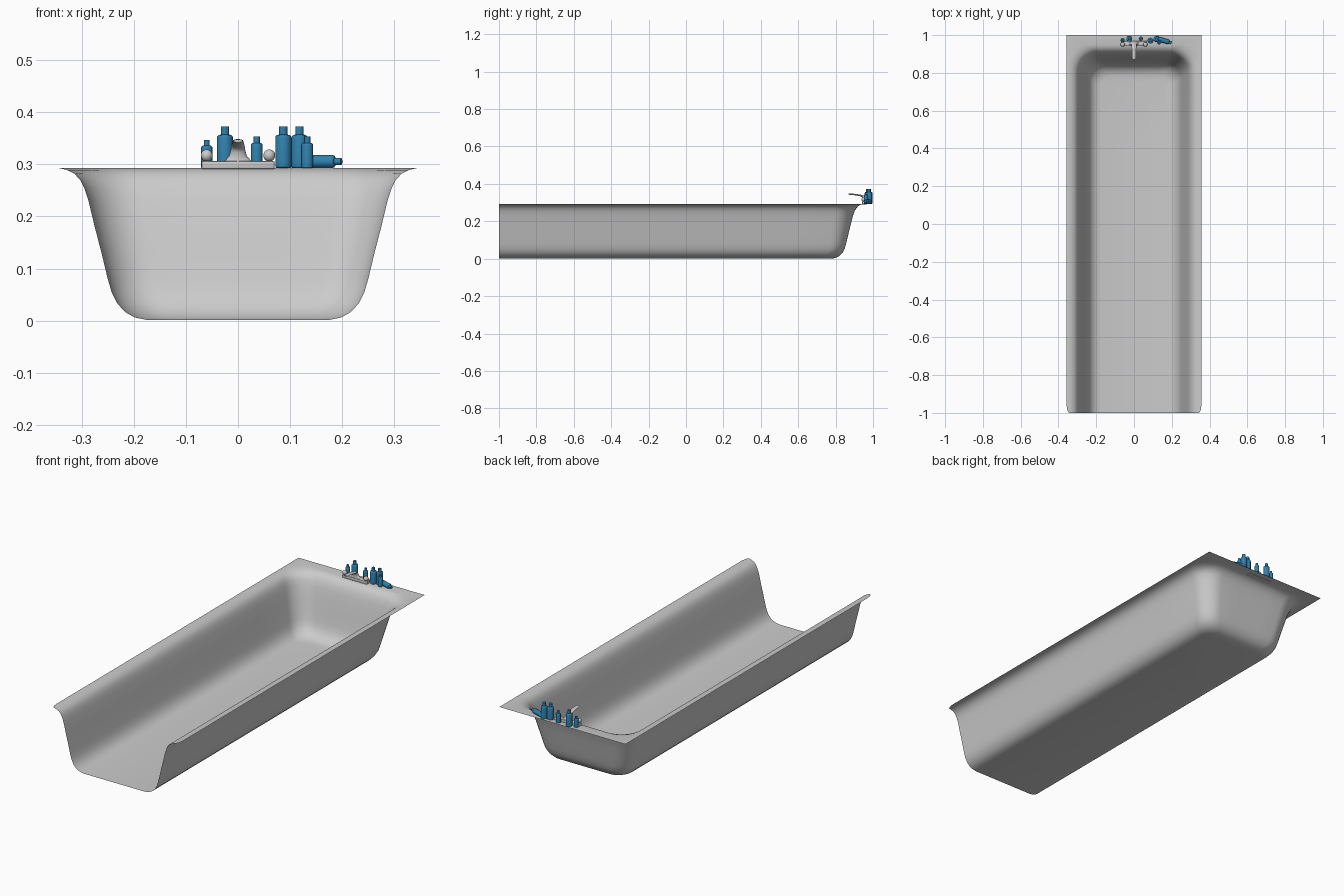
import bpy, bmesh, math
from mathutils import Vector, Matrix

if "Cube" in bpy.data.objects:
    bpy.data.objects.remove(bpy.data.objects["Cube"])

blue = bpy.data.materials.new("bottle_blue")
blue.diffuse_color = (0.03, 0.22, 0.42, 1)
blue.use_nodes = True
blue.node_tree.nodes["Principled BSDF"].inputs["Base Color"].default_value = blue.diffuse_color


def make(name, bm, angle=40, mat=None, recalc=True):
    if recalc:
        bmesh.ops.recalc_face_normals(bm, faces=bm.faces)
    me = bpy.data.meshes.new(name)
    bm.to_mesh(me)
    bm.free()
    ob = bpy.data.objects.new(name, me)
    bpy.context.collection.objects.link(ob)
    if mat:
        me.materials.append(mat)
    bpy.ops.object.select_all(action='DESELECT')
    ob.select_set(True)
    bpy.context.view_layer.objects.active = ob
    bpy.ops.object.shade_smooth_by_angle(angle=math.radians(angle))
    return ob


def loft(bm, rings, closed):
    vr = [[bm.verts.new(p) for p in r] for r in rings]
    for a, b in zip(vr, vr[1:]):
        n = len(a)
        for i in range(n if closed else n - 1):
            j = (i + 1) % n
            bm.faces.new((a[i], a[j], b[j], b[i]))
    return vr


# Tub shell: U-shaped loops, open at the front, stepping from rim to floor
def u_loop(w, yb, r, z, front_in):
    half = [(w - front_in, -1), (w - front_in * .3, -0.985), (w, -0.96)]
    half += [(w, -0.9 + (yb - r + 0.9) * k / 8) for k in range(9)]
    for k in range(1, 9):
        a = math.pi / 2 * k / 8
        half.append((w - r + r * math.cos(a), yb - r + r * math.sin(a)))
    half.append(((w - r) / 2, yb))
    left = [(-x, y) for x, y in half]
    return [(x, y, z) for x, y in half + [(0, yb)] + left[::-1]]


levels = [  # half width, back y, corner radius, z
    (.357, 1.0, .0005, .293), (.342, .948, .09, .2925), (.328, .934, .105, .289),
    (.314, .922, .11, .282), (.303, .911, .11, .270), (.295, .902, .105, .254),
    (.287, .893, .10, .230), (.275, .880, .095, .180), (.262, .868, .09, .130),
    (.250, .856, .085, .080), (.242, .848, .082, .053), (.231, .837, .08, .032),
    (.216, .822, .075, .016), (.198, .804, .065, .006), (.173, .785, .05, .001)]
bm = bmesh.new()
loops = [u_loop(*lv, .012 if i == 0 else .004 if i == 1 else 0)
         for i, lv in enumerate(levels)]
rows = loft(bm, loops, False)
bm.faces.new(rows[-1])
bmesh.ops.recalc_face_normals(bm, faces=bm.faces)
bm.faces.ensure_lookup_table()
if bm.faces[-1].normal.z < 0:
    bmesh.ops.reverse_faces(bm, faces=bm.faces)
make("tub_shell", bm, 60, recalc=False)

# Faucet base plate
bm = bmesh.new()
bmesh.ops.create_cube(bm, size=1, matrix=Matrix.Translation((0, .955, .2985))
                      @ Matrix.Diagonal((.14, .026, .015, 1)))
bmesh.ops.bevel(bm, geom=list(bm.edges), offset=.002, segments=2, affect='EDGES', profile=.5)
make("faucet_base", bm)

# Faucet spout: oval sections swept up and over the tub
stations = [(.955, .303, .034, .012), (.955, .308, .024, .011), (.954, .316, .017, .010),
            (.951, .327, .014, .009), (.944, .334, .013, .006), (.932, .338, .012, .0045),
            (.910, .342, .011, .004), (.885, .345, .010, .0035), (.870, .345, .009, .003)]
rings = []
for i, (y, z, hw, th) in enumerate(stations):
    p, q = stations[max(i - 1, 0)], stations[min(i + 1, len(stations) - 1)]
    n = Vector((0, q[1] - p[1], p[0] - q[0])).normalized()
    rings.append([Vector((hw * math.cos(t), y, z)) + n * th * math.sin(t)
                  for t in (2 * math.pi * k / 16 for k in range(16))])
bm = bmesh.new()
vr = loft(bm, rings, True)
bm.faces.new(vr[0])
bm.faces.new(vr[-1])
make("faucet_spout", bm, 50)

# Round tap knobs
for side, s in (("left", -1), ("right", 1)):
    bm = bmesh.new()
    bmesh.ops.create_uvsphere(bm, u_segments=16, v_segments=10, radius=.0115,
                              matrix=Matrix.Translation((s * .06, .95, .317)))
    make("tap_knob_" + side, bm, 60)


# Bottles: turned profile with a shoulder and a cap
def bottle(name, r, body, cap, matrix):
    c = r * .52
    prof = [(r * .9, 0), (r, r * .1), (r, body - r * .4), (r * .93, body - r * .17),
            (r * .78, body - r * .04), (c, body), (c, cap)]
    bm = bmesh.new()
    vr = loft(bm, [[(a * math.cos(2 * math.pi * k / 20), a * math.sin(2 * math.pi * k / 20), z)
                    for k in range(20)] for a, z in prof], True)
    bm.faces.new(vr[0])
    bm.faces.new(vr[-1])
    ob = make(name, bm, 40, blue)
    ob.matrix_world = matrix


large, small = (.0155, .064, .080), (.0112, .048, .060)
standing = [(-.06, .974, (.011, .043, .054)), (-.025, .981, large), (.036, .981, small),
            (.087, .971, large), (.118, .979, large), (.133, .962, small)]
for i, (x, y, size) in enumerate(standing):
    bottle(f"bottle_{i + 1}", *size, Matrix.Translation((x, y, .293)))

# Bottle lying on the rim
axis = Vector((.08, -.024, 0))
bottle("bottle_lying", .0125, .072, .085, Matrix.Translation((.117, .983, .3055))
       @ axis.to_track_quat('Z', 'Y').to_matrix().to_4x4())
